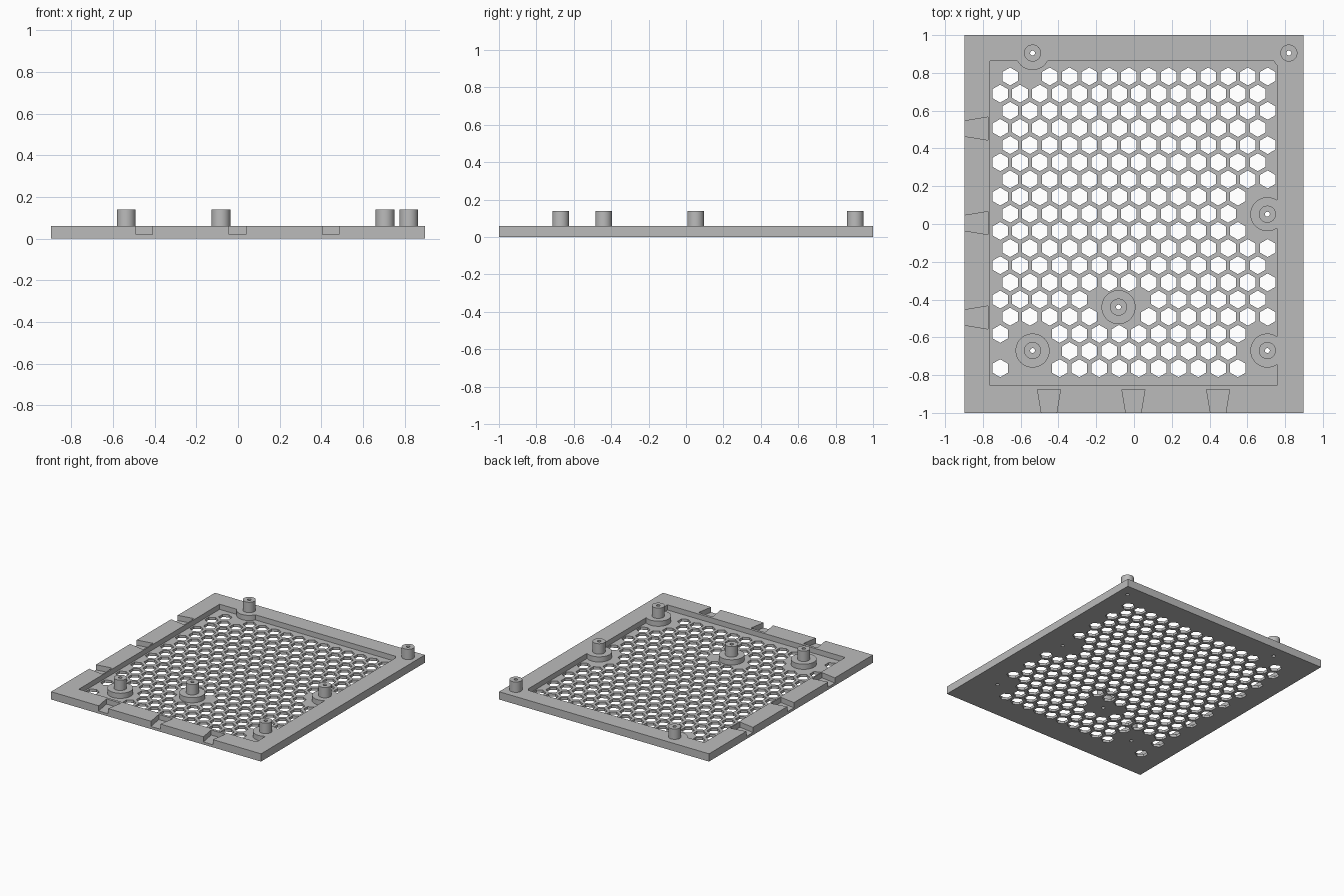
import bpy, bmesh, math
from mathutils import Matrix, Vector

cube = bpy.data.objects.get("Cube")
if cube:
    bpy.data.objects.remove(cube, do_unlink=True)

grey = bpy.data.materials.new("plain grey")
grey.use_nodes = True
colour = (0.5, 0.5, 0.5, 1)
grey.diffuse_color = colour
grey.node_tree.nodes["Principled BSDF"].inputs["Base Color"].default_value = colour

HALF_X, HALF_Y = 0.897, 1.0
FLOOR, TOP, POST_TOP = 0.02, 0.06, 0.14
ABOVE = 0.2
POSTS = [(-0.537, 0.905), (0.82, 0.905), (0.706, 0.052),
         (-0.082, -0.44), (-0.537, -0.67), (0.706, -0.67)]


def prism(bm, outline, z0, z1):
    """Closed prism from a counter-clockwise outline."""
    low = [bm.verts.new((x, y, z0)) for x, y in outline]
    high = [bm.verts.new((x, y, z1)) for x, y in outline]
    bm.faces.new(low[::-1])
    bm.faces.new(high)
    n = len(low)
    for i in range(n):
        j = (i + 1) % n
        bm.faces.new((low[i], low[j], high[j], high[i]))


def ring(centre, radius, sides):
    """Regular polygon with one corner pointing along +y."""
    angles = [math.pi / 2 + math.tau * i / sides for i in range(sides)]
    return [(centre[0] + radius * math.cos(a), centre[1] + radius * math.sin(a)) for a in angles]


def rect(x0, x1, y0, y1):
    return [(x0, y0), (x1, y0), (x1, y1), (x0, y1)]


def build(name, outlines, z0, z1):
    bm = bmesh.new()
    for outline in outlines:
        prism(bm, outline, z0, z1)
    bmesh.ops.recalc_face_normals(bm, faces=bm.faces)
    mesh = bpy.data.meshes.new(name)
    bm.to_mesh(mesh)
    bm.free()
    mesh.materials.append(grey)
    obj = bpy.data.objects.new(name, mesh)
    bpy.context.collection.objects.link(obj)
    return obj


def subtract(target, cutter):
    mod = target.modifiers.new("cut", 'BOOLEAN')
    mod.operation = 'DIFFERENCE'
    mod.solver = 'EXACT'
    mod.object = cutter
    bpy.context.view_layer.objects.active = target
    bpy.ops.object.modifier_apply(modifier=mod.name)


def dovetail(centre, angle, reach):
    """Slot outline, narrow at the plate edge and wide inside."""
    shape = [(-0.037, -0.02), (0.037, -0.02), (0.061, 0.125), (-0.061, 0.125)]
    turn = Matrix.Rotation(angle, 2)
    return [tuple(turn @ Vector((x, y - reach)) + Vector(centre)) for x, y in shape]


# Base plate and the recess, which leaves round pads standing
base_plate = build("base_plate", [rect(-HALF_X, HALF_X, -HALF_Y, HALF_Y)], 0, TOP)
recess = build("recess_cutter", [rect(-0.762, 0.757, -0.855, 0.864)], FLOOR, ABOVE)
for post in POSTS:
    pad = build("pad_shape", [ring(post, 0.09, 64)], -ABOVE, 2 * ABOVE)
    subtract(recess, pad)
    bpy.data.objects.remove(pad, do_unlink=True)

# Dovetail slots along the front and the right edge
slots = [dovetail((x, 0), 0, HALF_Y) for x in (-0.45, -0.003, 0.445)]
slots += [dovetail((0, y), -math.pi / 2, HALF_X) for y in (0.505, 0.005, -0.495)]
slot_cutter = build("slot_cutter", slots, FLOOR, ABOVE)

# Honeycomb vents, left out around each pad
pitch = 0.1049
vents = []
for row in range(18):
    for col in range(14):
        x = -0.656 + pitch * (col - 0.5 * (row % 2))
        y = 0.781 - pitch * math.sqrt(3) / 2 * row
        if all(math.dist((x, y), post) > 0.133 for post in POSTS):
            vents.append(ring((x, y), 0.0475, 6))
vent_cutter = build("vent_cutter", vents, -ABOVE, ABOVE)

# Posts with a narrow bore through the plate
posts = build("mounting_posts", [ring(p, 0.045, 48) for p in POSTS], FLOOR + 0.02, POST_TOP)
bores = build("bore_cutter", [ring(p, 0.013, 24) for p in POSTS], -ABOVE, ABOVE)

for cutter in (recess, slot_cutter, vent_cutter, bores):
    subtract(base_plate, cutter)
subtract(posts, bores)
for cutter in (recess, slot_cutter, vent_cutter, bores):
    bpy.data.objects.remove(cutter, do_unlink=True)

for obj in (base_plate, posts):
    bpy.ops.object.select_all(action='DESELECT')
    obj.select_set(True)
    bpy.context.view_layer.objects.active = obj
    bpy.ops.object.shade_smooth_by_angle(angle=math.radians(30))
